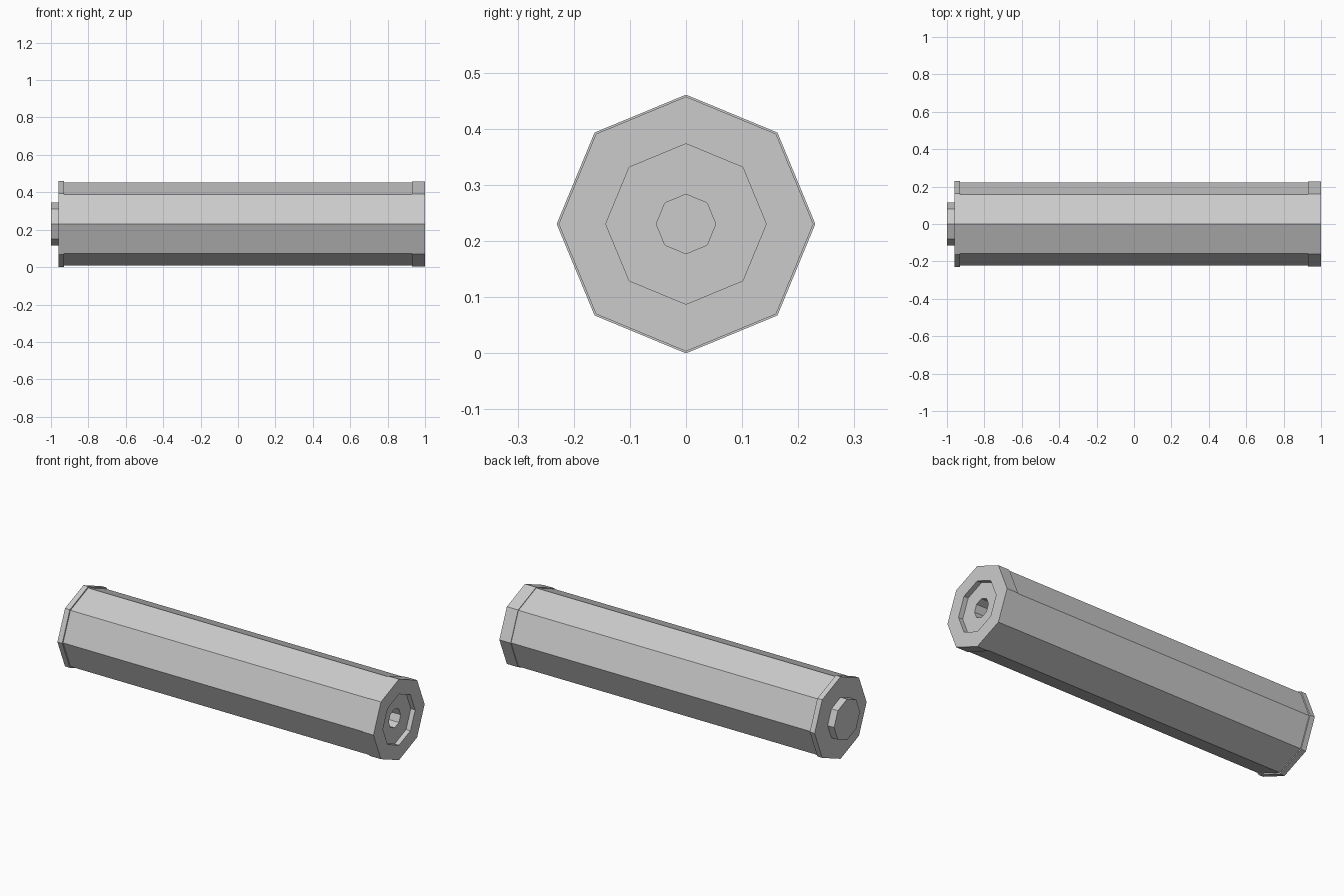
import bpy, bmesh
from math import pi, cos, sin

if "Cube" in bpy.data.objects:
    bpy.data.objects.remove(bpy.data.objects["Cube"], do_unlink=True)

SIDES = 8
CENTRE_Z = 0.2305

grey = bpy.data.materials.new("plain grey")
grey.use_nodes = True
colour = (0.6, 0.6, 0.6, 1)
grey.diffuse_color = colour
grey.node_tree.nodes["Principled BSDF"].inputs["Base Color"].default_value = colour


def lathe(name, profile):
    """Closed octagonal solid along x from (x, radius) stations, capped at both ends."""
    bm = bmesh.new()
    rings = [[bm.verts.new((x, r * sin(2 * pi * i / SIDES),
                            CENTRE_Z + r * cos(2 * pi * i / SIDES)))
              for i in range(SIDES)] for x, r in profile]
    for a, b in zip(rings, rings[1:]):
        for i in range(SIDES):
            j = (i + 1) % SIDES
            bm.faces.new((a[i], a[j], b[j], b[i]))
    bm.faces.new(rings[0])
    bm.faces.new(rings[-1])
    bmesh.ops.recalc_face_normals(bm, faces=bm.faces)
    mesh = bpy.data.meshes.new(name)
    bm.to_mesh(mesh)
    bm.free()
    mesh.materials.append(grey)
    obj = bpy.data.objects.new(name, mesh)
    bpy.context.collection.objects.link(obj)
    return obj


# Long barrel, the wider collar behind it and the stub on the collar
lathe("barrel", [(-0.93, 0.223), (0.93, 0.223)])
lathe("end_collar", [(-0.96, 0.2305), (-0.93, 0.2305)])
lathe("end_stub", [(-1.0, 0.115), (-0.96, 0.115)])

# Open end: rim, shallow recess, then a narrow bore
BORE = 0.053
lathe("socket_cap", [(0.93, 0.227), (1.0, 0.227), (1.0, 0.143),
                     (0.973, 0.143), (0.973, BORE), (0.94, BORE)])
# Continue the bore into the barrel with a matching cutter
cutter = lathe("bore_cutter", [(0.85, BORE), (1.05, BORE)])
cutter.hide_render = True
cutter.hide_viewport = True
cutter.display_type = 'WIRE'
for part in ("barrel", "socket_cap"):
    cut = bpy.data.objects[part].modifiers.new("bore", 'BOOLEAN')
    cut.operation = 'DIFFERENCE'
    cut.solver = 'EXACT'
    cut.object = cutter
